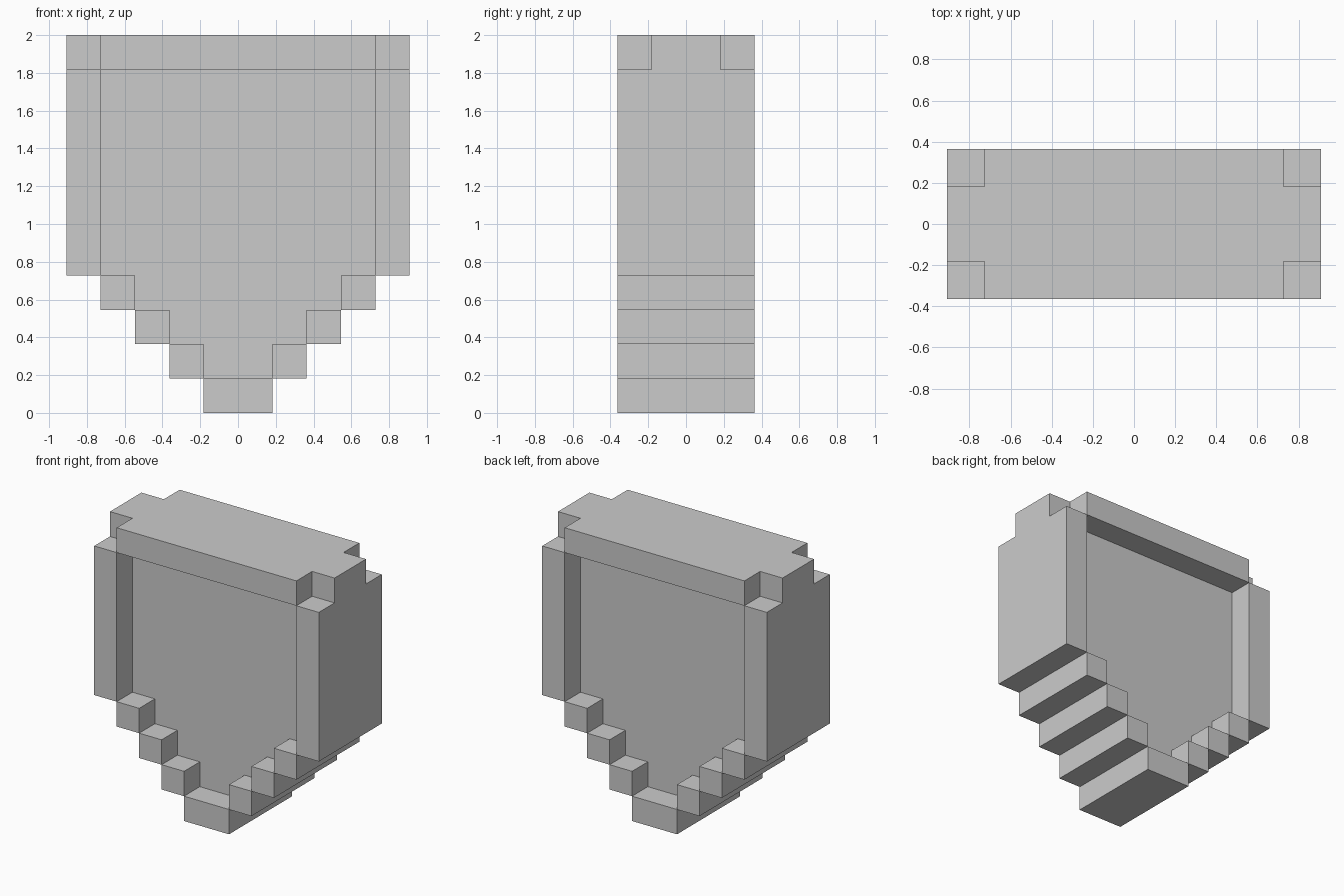
import bpy
import bmesh
from mathutils import Vector

if "Cube" in bpy.data.objects:
    bpy.data.objects.remove(bpy.data.objects["Cube"], do_unlink=True)

U = 2 / 11  # one block unit; the model is eleven blocks tall

grey = bpy.data.materials.new("plain_grey")
grey.use_nodes = True
grey.diffuse_color = (0.6, 0.6, 0.6, 1)
grey.node_tree.nodes["Principled BSDF"].inputs["Base Color"].default_value = (0.6, 0.6, 0.6, 1)


def prism(name, outline, axis, start, end, mirrored=False):
    """Extrude an outline, in block units, along the x or y axis."""
    bm = bmesh.new()
    if axis == "x":
        points = [Vector((start, a, b)) for a, b in outline]
        travel = Vector((end - start, 0, 0))
    else:
        points = [Vector((a, start, b)) for a, b in outline]
        travel = Vector((0, end - start, 0))
    face = bm.faces.new([bm.verts.new(p * U) for p in points])
    moved = bmesh.ops.extrude_face_region(bm, geom=[face])["geom"]
    bmesh.ops.translate(bm, vec=travel * U,
                        verts=[v for v in moved if isinstance(v, bmesh.types.BMVert)])
    bmesh.ops.recalc_face_normals(bm, faces=bm.faces)
    mesh = bpy.data.meshes.new(name)
    bm.to_mesh(mesh)
    bm.free()
    mesh.materials.append(grey)
    obj = bpy.data.objects.new(name, mesh)
    bpy.context.collection.objects.link(obj)
    if mirrored:
        obj.modifiers.new("Mirror", "MIRROR").use_mirror_merge = False
    return obj


def rect(a0, a1, b0, b1):
    return [(a0, b0), (a1, b0), (a1, b1), (a0, b1)]


# Recessed stepped panel, two blocks thick
right_edge = []
for step in range(1, 4):
    right_edge += [(step, step), (step, step + 1)]
right_edge += [(4, 4), (4, 10)]
left_edge = [(-x, z) for x, z in reversed(right_edge)]
prism("recessed_panel", right_edge + left_edge, "y", -1, 1)

# Raised rim: top beam, notched side columns, stair blocks and foot
prism("top_beam", rect(-4, 4, 10, 11), "y", -2, 2)
column = [(-2, 4), (2, 4), (2, 10), (1, 10), (1, 11), (-1, 11), (-1, 10), (-2, 10)]
prism("side_columns", column, "x", 4, 5, mirrored=True)
for step in range(1, 4):
    prism(f"stair_blocks_{step}", rect(step, step + 1, step, step + 1), "y", -2, 2, mirrored=True)
prism("foot_block", rect(-1, 1, 0, 1), "y", -2, 2)
